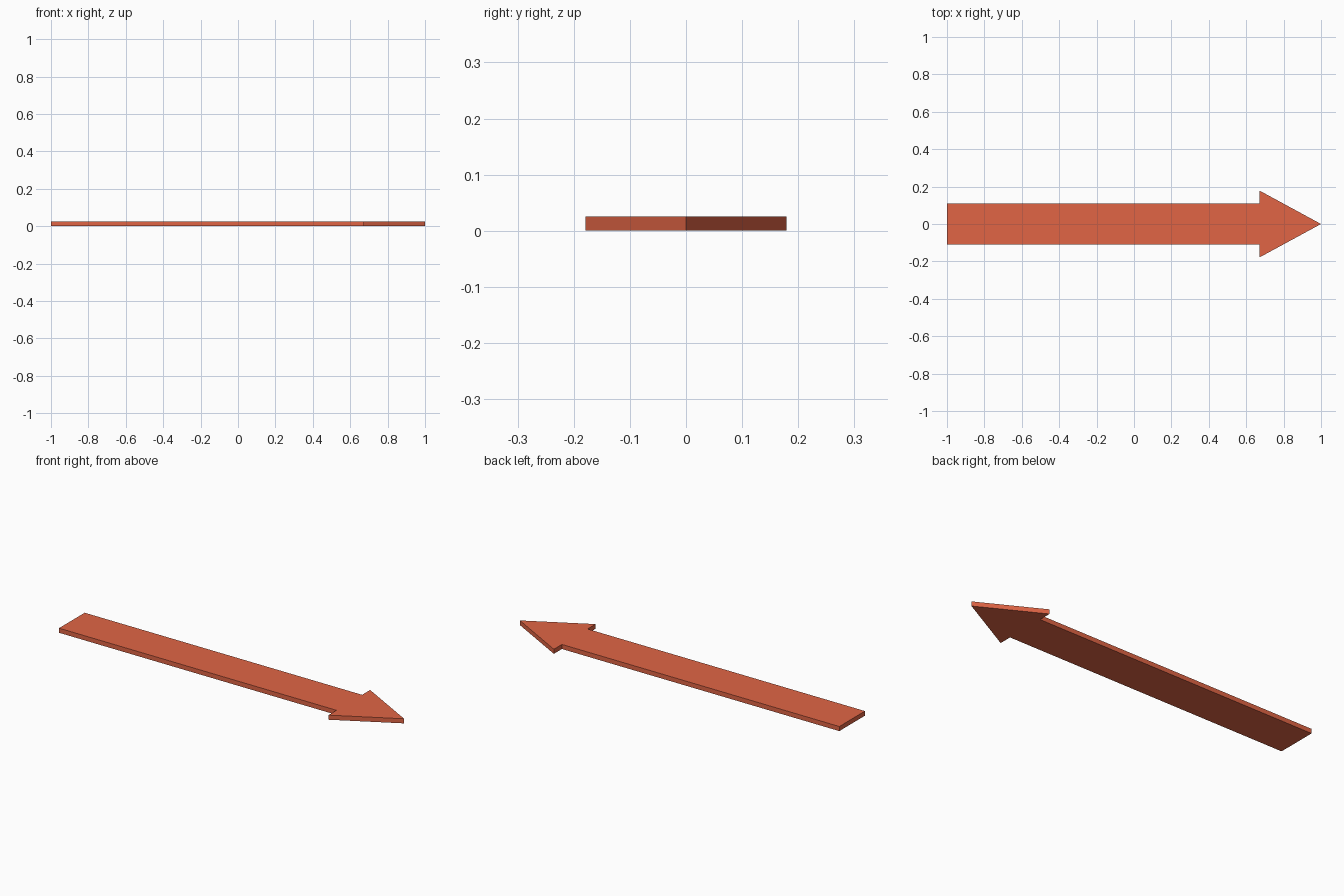
import bpy, bmesh

if "Cube" in bpy.data.objects:
    bpy.data.objects.remove(bpy.data.objects["Cube"])

THICKNESS = 0.025

# Arrow outline, upper half from tail to tip; lower half is mirrored
half = [(-1.0, 0.11), (0.67, 0.11), (0.67, 0.179)]
outline = half + [(1.0, 0.0)] + [(x, -y) for x, y in reversed(half)]

# Flat profile extruded upward into a solid plate
bm = bmesh.new()
face = bm.faces.new([bm.verts.new((x, y, 0)) for x, y in outline])
extruded = bmesh.ops.extrude_face_region(bm, geom=[face], use_keep_orig=True)
top = [g for g in extruded["geom"] if isinstance(g, bmesh.types.BMVert)]
bmesh.ops.translate(bm, verts=top, vec=(0, 0, THICKNESS))
bmesh.ops.recalc_face_normals(bm, faces=bm.faces)

mesh = bpy.data.meshes.new("arrow")
bm.to_mesh(mesh)
bm.free()
arrow = bpy.data.objects.new("arrow", mesh)
bpy.context.collection.objects.link(arrow)

# Orange paint
paint = bpy.data.materials.new("orange")
paint.diffuse_color = (0.75, 0.13, 0.06, 1)
paint.use_nodes = True
paint.node_tree.nodes["Principled BSDF"].inputs["Base Color"].default_value = paint.diffuse_color
mesh.materials.append(paint)
